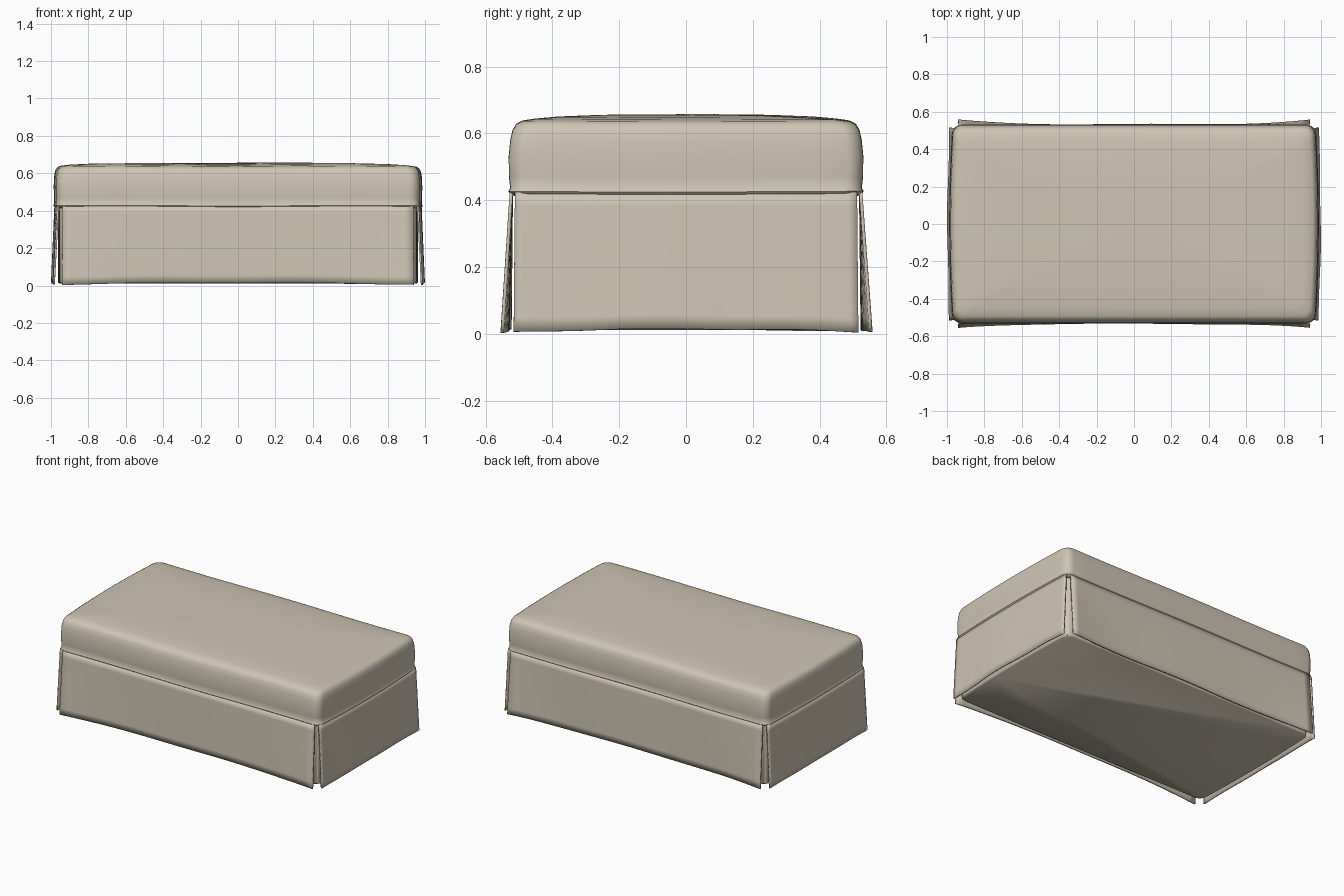
import bpy, bmesh, math

if "Cube" in bpy.data.objects:
    bpy.data.objects.remove(bpy.data.objects["Cube"])

mat = bpy.data.materials.new("beige_linen")
mat.diffuse_color = (0.62, 0.56, 0.455, 1)
mat.use_nodes = True
mat.node_tree.nodes["Principled BSDF"].inputs["Base Color"].default_value = mat.diffuse_color


def finish(bm, name, angle=50):
    bmesh.ops.recalc_face_normals(bm, faces=bm.faces)
    me = bpy.data.meshes.new(name)
    bm.to_mesh(me)
    bm.free()
    ob = bpy.data.objects.new(name, me)
    bpy.context.collection.objects.link(ob)
    me.materials.append(mat)
    bpy.ops.object.select_all(action='DESELECT')
    ob.select_set(True)
    bpy.context.view_layer.objects.active = ob
    bpy.ops.object.shade_smooth_by_angle(angle=math.radians(angle))
    return ob


def outline(hx, hy, r, bulge, n=16, arc=6):
    """Rounded rectangle whose short ends bow outward slightly."""
    pts = []
    corners = [(1, -1, -90), (1, 1, 0), (-1, 1, 90), (-1, -1, 180)]
    for sx, sy, a0 in corners:
        for i in range(arc + 1):
            a = math.radians(a0 + 90 * i / arc)
            pts.append((sx * (hx - r) + r * math.cos(a), sy * (hy - r) + r * math.sin(a)))
    full = []
    for k in range(4):
        seg = pts[k * (arc + 1):(k + 1) * (arc + 1)]
        nxt = pts[((k + 1) * (arc + 1)) % len(pts)]
        full += seg
        for i in range(1, n):
            t = i / n
            full.append((seg[-1][0] * (1 - t) + nxt[0] * t, seg[-1][1] * (1 - t) + nxt[1] * t))
    return [(x + bulge * (x / hx) * (1 - (y / hy) ** 2), y) for x, y in full]


def loft(name, rings, bulge, wave=0.0):
    bm = bmesh.new()
    loops = []
    for hx, hy, r, z in rings:
        loops.append([bm.verts.new((x, y, z + wave * math.sin(5 * x + 3 * y)))
                      for x, y in outline(hx, hy, r, bulge * hx)])
    for a, b in zip(loops, loops[1:]):
        for i in range(len(a)):
            j = (i + 1) % len(a)
            bm.faces.new((a[i], a[j], b[j], b[i]))
    bm.faces.new(loops[0])
    bm.faces.new(loops[-1])
    return finish(bm, name)


# Padded top with a piped seam along its lower edge and a gently crowned top
loft("padded_top", [
    (0.955, 0.513, 0.045, 0.415), (0.966, 0.526, 0.05, 0.420), (0.971, 0.531, 0.05, 0.427),
    (0.966, 0.526, 0.05, 0.435), (0.967, 0.530, 0.05, 0.47), (0.968, 0.531, 0.05, 0.53),
    (0.966, 0.526, 0.05, 0.58), (0.961, 0.519, 0.05, 0.610), (0.952, 0.508, 0.05, 0.627),
    (0.938, 0.490, 0.05, 0.637), (0.90, 0.45, 0.05, 0.643), (0.80, 0.38, 0.05, 0.649),
    (0.55, 0.25, 0.04, 0.654), (0.2, 0.09, 0.02, 0.656)], 0.018, 0.002)

# Closed upholstered body inside the skirt
loft("inner_body", [
    (0.945, 0.503, 0.05, 0.012), (0.952, 0.510, 0.05, 0.02), (0.952, 0.512, 0.05, 0.42)],
    0.012)


def skirt(name, half, place, flare_mid, flare_end, phase, nu=40, nv=10):
    """Thin hanging cloth panel; u runs along it, v runs downward."""
    bm = bmesh.new()
    grid = []
    for j in range(nv + 1):
        v = j / nv
        row = []
        for i in range(nu + 1):
            u = -1 + 2 * i / nu
            out = v * (flare_mid + (flare_end - flare_mid) * abs(u) ** 4)
            out += 0.002 * v * math.sin(6 * u + phase)
            hem = 0.015 - 0.010 * u * u + 0.002 * math.sin(7 * u + phase)
            row.append(bm.verts.new(place(u * (half + 0.004 * v), out, 0.424 + (hem - 0.424) * v)))
        grid.append(row)
    for a, b in zip(grid, grid[1:]):
        for i in range(nu):
            bm.faces.new((a[i], a[i + 1], b[i + 1], b[i]))
    ob = finish(bm, name)
    mod = ob.modifiers.new("cloth_thickness", 'SOLIDIFY')
    mod.thickness = 0.01
    mod.offset = 0
    return ob


# Skirt panels with open slits at the corners
for s, side in ((-1, "front"), (1, "back")):
    skirt(side + "_skirt", 0.937,
          lambda u, o, z: (u, s * (0.523 + o), z), 0.006, 0.029, s)
for s, side in ((-1, "left"), (1, "right")):
    skirt(side + "_skirt", 0.512,
          lambda u, o, z: (s * (0.962 + 0.015 * (1 - (u / 0.512) ** 2) + o), u, z),
          0.016, 0.021, 2 + s)
